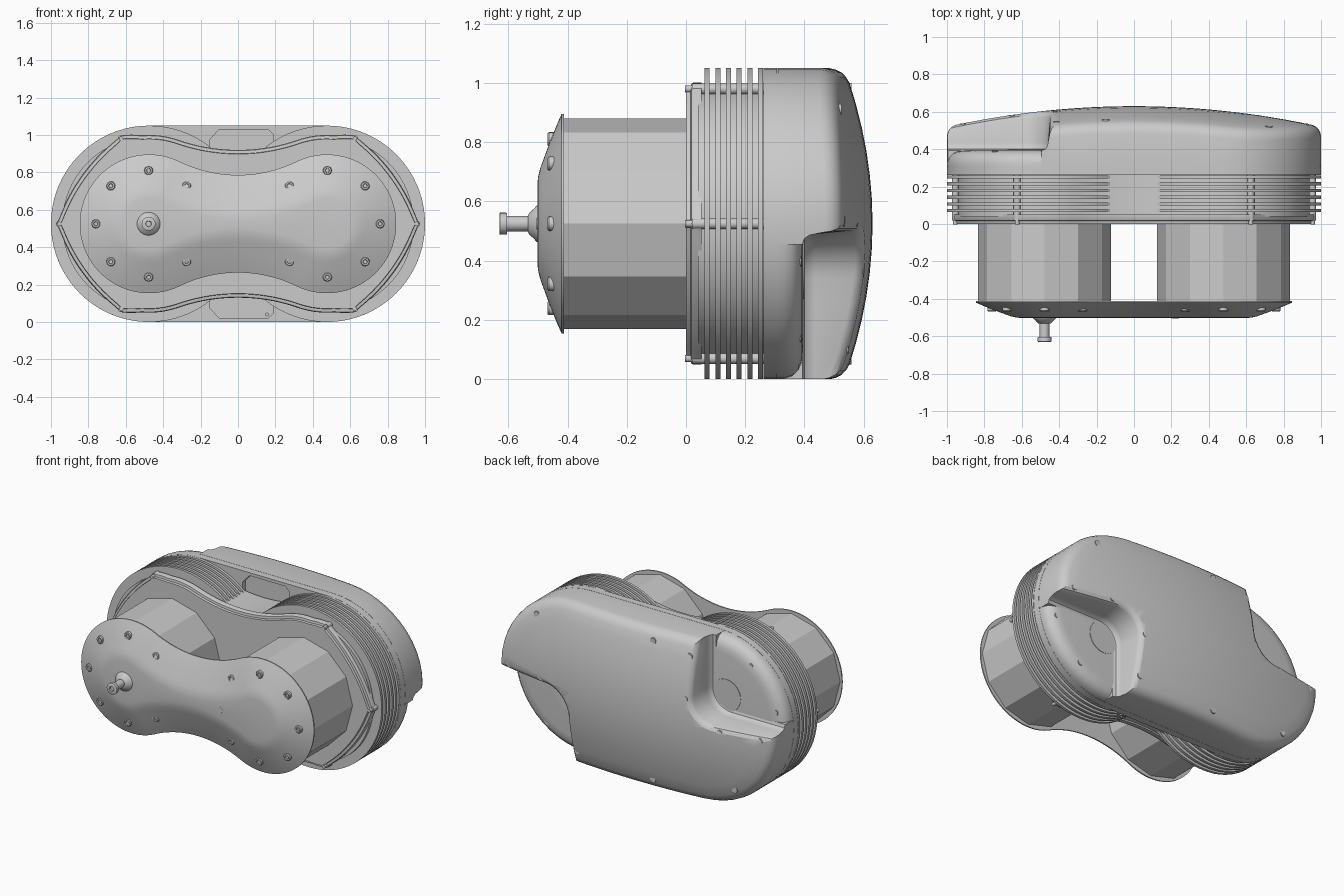
import bpy, bmesh
from math import sin, cos, pi, atan2, acos, radians

if "Cube" in bpy.data.objects:
    bpy.data.objects.remove(bpy.data.objects["Cube"])

C, ZC = 0.475, 0.525          # barrel spacing and centre height


def loft(name, rings, caps=True, smooth=True):
    """Skin a list of equal-length closed rings of 3D points."""
    bm = bmesh.new()
    vr = [[bm.verts.new(p) for p in r] for r in rings]
    n = len(vr[0])
    for a, b in zip(vr, vr[1:]):
        for i in range(n):
            bm.faces.new((a[i], a[(i + 1) % n], b[(i + 1) % n], b[i]))
    bm.faces.new(vr[0])
    if caps:
        bm.faces.new(vr[-1])
    bmesh.ops.remove_doubles(bm, verts=bm.verts, dist=1e-5)
    bmesh.ops.recalc_face_normals(bm, faces=bm.faces)
    me = bpy.data.meshes.new(name)
    bm.to_mesh(me)
    bm.free()
    ob = bpy.data.objects.new(name, me)
    bpy.context.collection.objects.link(ob)
    bpy.ops.object.select_all(action='DESELECT')
    ob.select_set(True)
    bpy.context.view_layer.objects.active = ob
    if smooth:
        bpy.ops.object.shade_smooth_by_angle(angle=radians(35))
    return ob


def at(outline, y):
    """Place a 2D outline at depth y (a number or a function of u, v)."""
    return [(u, y(u, v) if callable(y) else y, v + ZC) for u, v in outline]


def lathe(name, x, v, prof, n=24, smooth=True):
    """Turned part around a y axis; prof is (radius, y) pairs."""
    return loft(name, [at([(x + r * cos(2 * pi * i / n), v + r * sin(2 * pi * i / n))
                           for i in range(n)], y) for r, y in prof], smooth=smooth)


def stadium(R, n=24, m=16):
    half = [(C + R * cos(-pi / 2 + pi * i / n), R * sin(-pi / 2 + pi * i / n)) for i in range(n + 1)]
    half += [(C - 2 * C * i / m, R) for i in range(1, m)]
    return half + [(-u, -v) for u, v in half]


def hourglass(R, w, bump=lambda a: 0, n=48, m=24):
    """Two round ends of radius R joined by a tangent waist of half height w."""
    rho = (C * C + w * w - R * R) / (2 * (R - w))
    ta, b = atan2(w + rho, -C), atan2(-(w + rho), C)
    half = []
    for i in range(n + 1):
        a = -ta + 2 * ta * i / n
        r = R + bump(abs(a) * 180 / pi)
        half.append((C + r * cos(a), r * sin(a)))
    for i in range(1, m):
        a = b + (-pi - 2 * b) * i / m
        half.append((rho * cos(a), w + rho + rho * sin(a)))
    return half + [(-u, -v) for u, v in half]


def cut(ob, cutter):
    mod = ob.modifiers.new("cut", 'BOOLEAN')
    mod.operation, mod.object, mod.solver = 'DIFFERENCE', cutter, 'EXACT'
    bpy.ops.object.select_all(action='DESELECT')
    ob.select_set(True)
    bpy.context.view_layer.objects.active = ob
    bpy.ops.object.modifier_apply(modifier=mod.name)
    bpy.data.objects.remove(cutter)
    bpy.ops.object.shade_smooth_by_angle(angle=radians(35))


def dome(u, v):
    return 0.63 - 0.11 * u * u - 0.345 * v * v


# domed rear cover
rings = [at(stadium(0.525), 0.31)]
for d, drop in [(0, .05), (.004, .032), (.014, .015), (.03, .005), (.05, 0), (.12, 0),
                (.2, 0), (.28, 0), (.36, 0), (.44, 0), (.525, 0)]:
    rings.append(at(stadium(0.525 - d), lambda u, v, k=drop: dome(u, v) - k))
cover = loft("rear_cover", rings, caps=False)


# two diagonal corner notches in the cover, with filleted walls
def notch_path(d, s):
    r, cx, cv = 0.15 + d, -0.61, 0.185
    p = [(cx + r, cv + 1.2 - 1.2 * i / 14) for i in range(14)]
    p += [(cx + r * cos(a), cv + r * sin(a)) for a in [-pi / 2 * i / 10 for i in range(11)]]
    p += [(cx - 0.9 * i / 10, cv - r) for i in range(1, 11)]
    p.append((cx - 0.9, cv + 1.2))
    return [(s * u, s * v) for u, v in p]


for s in (1, -1):
    top = lambda k: (lambda u, v: max(dome(u, v), 0.49) + k)
    levels = [(-.035, .25), (-.035, .393), (-.015, .4), (-.003, .418), (0, .435),
              (.01, top(-.03)), (.018, top(-.012)), (.035, top(-.002)), (.1, top(.03)), (.1, .85)]
    cut(cover, loft("notch_cutter", [at(notch_path(d, s), y) for d, y in levels]))

# rounded housing floor showing inside the notches
loft("notch_floor", [at(stadium(r), y) for r, y in
                     [(.524, .305), (.524, .33), (.516, .358), (.495, .38), (.465, .391), (.43, .395)]])
for s in (1, -1):
    lathe("notch_disc", -.57 * s, .15 * s, [(.105, .38), (.105, .398)], 32)

# backing plate with two pockets
plate = loft("backing_plate", [at(stadium(.525), y) for y in (.262, .308)])
for s in (1, -1):
    pocket = [(-.15, .36), (.15, .36), (.19, .41), (.19, .475), (.16, .505), (-.1, .505), (-.15, .45)]
    cut(plate, loft("pocket_cutter", [at([(u, s * v) for u, v in pocket], y) for y in (.2, .29)]))
lathe("pocket_pin", .155, -.485, [(.01, .28), (.01, .295)], 12)

# finned core
loft("core", [at(hourglass(.465, .385), y) for y in (.04, .27)])
ca = acos(-.355 / .525)
for s in (1, -1):
    arc = [(s * (C + .525 * cos(a)), .525 * sin(a)) for a in [-ca + 2 * ca * i / 56 for i in range(57)]]
    for k in range(6):
        y = .063 + .036 * k
        loft("cooling_fin", [at(arc, y), at(arc, y + .017)])
    # tie rods through the flange ears
    for u, v in [(.955, 0), (.625, .455), (.625, -.455)]:
        lathe("tie_rod", s * u, v, [(.018, .02), (.018, .27)], 12)
        lathe("tie_rod_tip", s * u, v, [(.012, -.004), (.012, .02)], 12)


# eared mounting flange
def ears(a):
    if a < 72:
        return .022 - .055 * sin(pi * a / 72) ** .7
    return max(0, .022 * (1 - (a - 72) / 13))


loft("mount_flange", [at(hourglass(.475 - d, .395 - d, ears, 140), y) for d, y in
                      [(.022, 0), (.02, .004), (.02, .016), (.004, .018), (0, .024), (0, .052)]])

# faceted barrels
for s in (1, -1):
    lathe("barrel", s * .478, 0, [(.355, -.42), (.355, .02)], 12, smooth=False)

# domed front cover
loft("front_cover", [at(hourglass(r, r - .11), y) for r, y in
                     [(.371, -.412), (.371, -.42), (.33, -.438), (.27, -.462), (.21, -.484),
                      (.185, -.493), (.16, -.499), (.135, -.502)]])

# front cover bolts
for s in (1, -1):
    for u, v in [(.76, 0)] + [(x, t * z) for t in (1, -1) for x, z in
                              [(.68, .203), (.478, .285), (.275, .203)]]:
        lathe("cover_bolt", s * u, v, [(.024, -.42), (.024, -.463), (.02, -.468),
                                       (.012, -.468), (.01, -.461)], 16)
lathe("sight_plug", .22, 0, [(.02, -.48), (.02, -.504)], 16)

# boss, shaft and end knob
lathe("shaft_boss", -.478, 0, [(.065, -.495), (.06, -.506), (.052, -.512), (.036, -.53), (.028, -.533)], 32)
lathe("shaft", -.478, 0, [(.026, -.52), (.026, -.608)])
lathe("shaft_knob", -.478, 0, [(.036, -.604), (.037, -.608), (.037, -.628), (.034, -.63),
                               (.016, -.63), (.014, -.622)])

# rear cover screws
for u, v in [(-.15, .455), (-.15, -.455), (.72, .385), (-.72, -.385)]:
    lathe("rear_screw", u, v, [(.02, dome(u, v) - .04), (.02, dome(u, v) + .003)], 16)
for s in (1, -1):
    for u, v in [(-.41, .42), (-.41, .16), (-.65, -.01), (-.91, -.01)]:
        lathe("ledge_screw", s * u, s * v, [(.02, dome(u, v) - .05), (.02, dome(u, v) - .002)], 16)
    for u, v in [(-.48, .46), (-.74, .38), (-.92, .125)]:
        lathe("notch_screw", s * u, s * v, [(.02, .34), (.02, .39)], 16)
